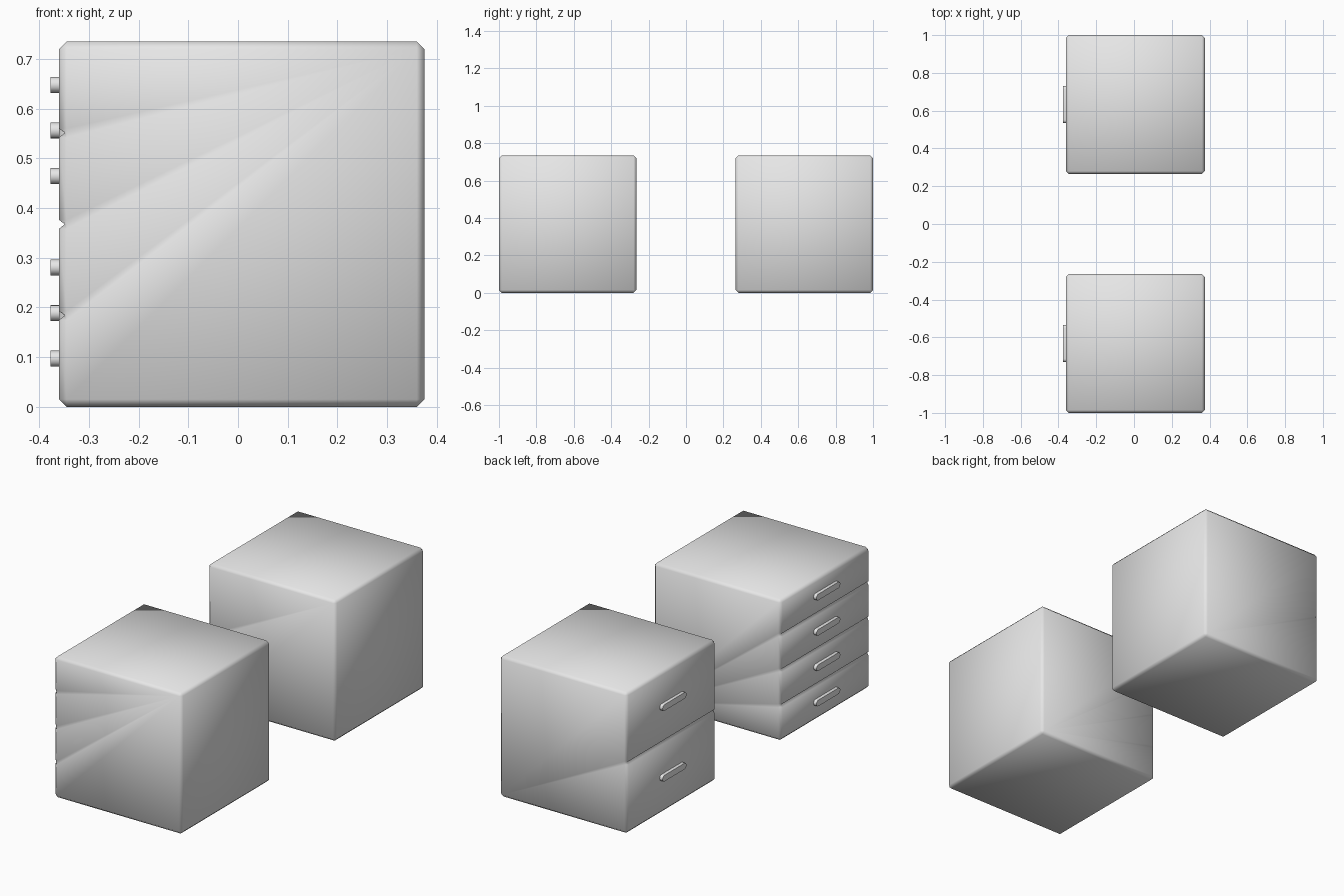
import bpy, bmesh, math
from mathutils import Vector

if "Cube" in bpy.data.objects:
    bpy.data.objects.remove(bpy.data.objects["Cube"], do_unlink=True)

SIZE = 0.735
FRONT_X, BACK_X = -0.36, 0.375
BEVEL = 0.015

grey = bpy.data.materials.new("light grey")
grey.use_nodes = True
grey.diffuse_color = (0.8, 0.8, 0.8, 1)
grey.node_tree.nodes["Principled BSDF"].inputs["Base Color"].default_value = (0.8, 0.8, 0.8, 1)


def finish(bm, name, location):
    bmesh.ops.recalc_face_normals(bm, faces=bm.faces)
    mesh = bpy.data.meshes.new(name)
    bm.to_mesh(mesh)
    bm.free()
    mesh.materials.append(grey)
    obj = bpy.data.objects.new(name, mesh)
    obj.location = location
    bpy.context.collection.objects.link(obj)
    return obj


def cabinet_body(name, y, drawers):
    # chamfered cube with V grooves between the drawers
    bm = bmesh.new()
    bmesh.ops.create_cube(bm, size=SIZE)
    bmesh.ops.bevel(bm, geom=bm.edges[:], offset=BEVEL, segments=1, affect='EDGES')
    for i in range(1, drawers):
        groove = SIZE * (i / drawers - 0.5)
        for z in (groove - 0.009, groove, groove + 0.009):
            faces = [f for f in bm.faces if f.normal.x < -0.3 and abs(f.normal.z) < 0.1]
            geom = set(faces)
            for f in faces:
                geom.update(f.edges)
                geom.update(f.verts)
            bmesh.ops.bisect_plane(bm, geom=list(geom), plane_co=(0, 0, z), plane_no=(0, 0, 1))
        for v in bm.verts:
            if abs(v.co.z - groove) < 0.001 and v.co.x < -SIZE / 2 + 0.001:
                v.co.x += 0.011
    bm.normal_update()
    obj = finish(bm, name, ((FRONT_X + BACK_X) / 2, y, SIZE / 2))
    for p in obj.data.polygons:
        p.use_smooth = True


def handle(name, y, z):
    # slot-shaped pull with round ends, extruded out of the drawer
    radius, half = 0.016, 0.082
    bm = bmesh.new()
    ring = []
    for end in (1, -1):
        for k in range(9):
            a = math.pi * (k / 8 - 0.5)
            ring.append(bm.verts.new((0.004, end * (half + radius * math.cos(a)),
                                      end * radius * math.sin(a))))
    face = bm.faces.new(ring)
    out = bmesh.ops.extrude_face_region(bm, geom=[face])["geom"]
    bmesh.ops.translate(bm, vec=Vector((-0.021, 0, 0)),
                        verts=[g for g in out if isinstance(g, bmesh.types.BMVert)])
    obj = finish(bm, name, (FRONT_X, y, z))
    for p in obj.data.polygons:
        p.use_smooth = True
    obj.data.set_sharp_from_angle(angle=math.radians(40))


for label, y, drawers in (("four_drawer", -0.6325, 4), ("two_drawer", 0.6325, 2)):
    cabinet_body(label + "_cabinet", y, drawers)
    for i in range(drawers):
        z = SIZE * (i + 0.5) / drawers + 0.005
        handle(f"{label}_handle_{i + 1}", y, z)
